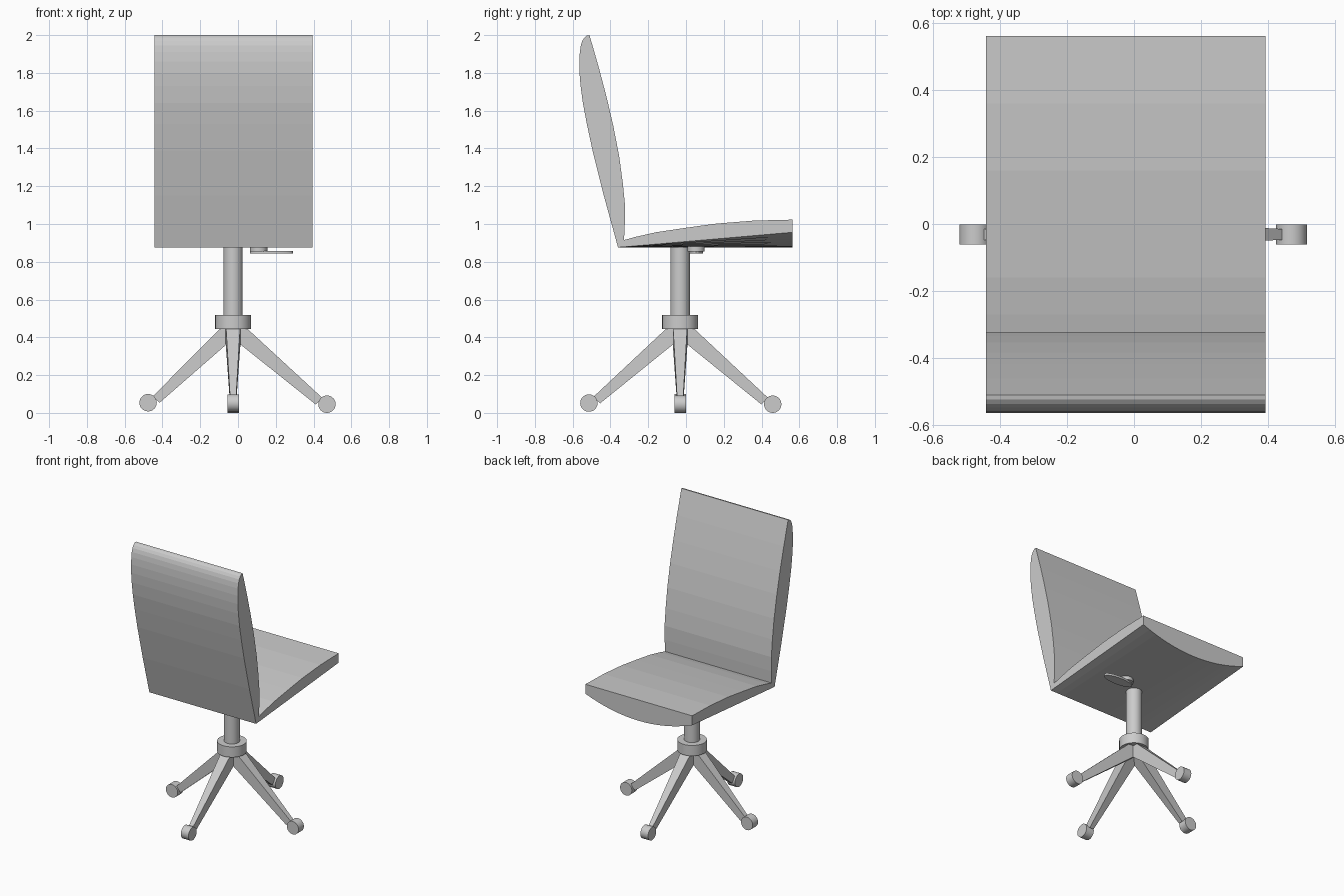
import bpy, bmesh
from math import cos, sin, pi
from mathutils import Vector

if "Cube" in bpy.data.objects:
    bpy.data.objects.remove(bpy.data.objects["Cube"])

CX, CY = -0.026, -0.031          # axis of the column
X0, X1 = -0.442, 0.394           # width of the cushions


def make(name, verts, faces, smooth=None):
    mesh = bpy.data.meshes.new(name)
    mesh.from_pydata(verts, [], faces)
    bm = bmesh.new()
    bm.from_mesh(mesh)
    bmesh.ops.recalc_face_normals(bm, faces=bm.faces)
    bm.to_mesh(mesh)
    bm.free()
    ob = bpy.data.objects.new(name, mesh)
    bpy.context.collection.objects.link(ob)
    if smooth:
        bpy.ops.object.select_all(action='DESELECT')
        ob.select_set(True)
        bpy.context.view_layer.objects.active = ob
        bpy.ops.object.shade_smooth_by_angle(angle=smooth)
    return ob


def loft(name, rings, smooth=None):
    """Skin a list of equal closed rings and cap both ends."""
    n = len(rings[0])
    verts = [v for r in rings for v in r]
    faces = [(k * n + i, k * n + (i + 1) % n, (k + 1) * n + (i + 1) % n, (k + 1) * n + i)
             for k in range(len(rings) - 1) for i in range(n)]
    faces += [tuple(range(n))[::-1], tuple(range(len(verts) - n, len(verts)))]
    return make(name, verts, faces, smooth)


def cylinder(name, a, b, rx, ry=None, n=32):
    """Cylinder from a to b, elliptical if ry is given."""
    a, b = Vector(a), Vector(b)
    d = (b - a).normalized()
    u = Vector((1, 0, 0)) if abs(d.x) < 0.5 else Vector((0, 1, 0))
    w = d.cross(u)
    ring = [u * rx * cos(2 * pi * i / n) + w * (ry or rx) * sin(2 * pi * i / n) for i in range(n)]
    return loft(name, [[p + r for r in ring] for p in (a, b)], 0.5)


# backrest: side profile extruded across the width
back = [(-0.36, 0.876), (-0.328, 0.915), (-0.324, 1.0), (-0.323, 1.1), (-0.335, 1.22),
        (-0.354, 1.36), (-0.385, 1.52), (-0.42, 1.67), (-0.462, 1.83), (-0.511, 2.0),
        (-0.525, 1.997), (-0.538, 1.987), (-0.549, 1.97), (-0.557, 1.945), (-0.562, 1.91),
        (-0.565, 1.86), (-0.564, 1.8), (-0.558, 1.73), (-0.546, 1.64), (-0.525, 1.53),
        (-0.495, 1.39), (-0.435, 1.15)]
loft("backrest", [[(x, y, z) for y, z in back] for x in (X0, X1)])

# seat: domed top, underside rising towards the front corners
top = [(-0.328, 0.915), (-0.27, 0.931), (-0.16, 0.956), (0.0, 0.98),
       (0.16, 1.002), (0.36, 1.018), (0.563, 1.023)]
rings = []
for i in range(17):
    u = i / 8 - 1
    x = (X0 + X1) / 2 + u * (X1 - X0) / 2
    rings.append([(x, -0.36, 0.876)] + [(x, y, z) for y, z in top] + [(x, 0.563, 0.876 + 0.08 * u * u)])
loft("seat", rings)

# column and hub
cylinder("column", (CX, CY, 0.45), (CX, CY, 0.885), 0.051)
cylinder("hub", (CX, CY, 0.445), (CX, CY, 0.519), 0.095)

# height lever under the seat
cylinder("lever_mount", (0.11, 0.053, 0.855), (0.11, 0.053, 0.885), 0.046)
cylinder("lever_paddle", (0.177, 0.053, 0.843), (0.177, 0.053, 0.857), 0.113, 0.038)

# four tapered legs, each ending in a wheel
legs = [("right", (1, 0), 0.497, 0.05), ("left", (-1, 0), 0.45, 0.058),
        ("rear", (0, 1), 0.49, 0.05), ("front", (0, -1), 0.483, 0.056)]
for name, d, reach, wz in legs:
    d = Vector((d[0], d[1], 0))
    side = Vector((-d.y, d.x, 0))
    hub = Vector((CX, CY, 0))

    def section(r_top, z_top, r_bot, z_bot, w):
        return [hub + d * r + side * s + Vector((0, 0, z))
                for r, z, s in ((r_top, z_top, -w), (r_top, z_top, w), (r_bot, z_bot, w), (r_bot, z_bot, -w))]

    loft(name + "_leg", [section(0, 0.515, 0, 0.393, 0.041),
                         section(reach - 0.025, wz + 0.03, reach - 0.06, wz - 0.005, 0.016)])
    c = hub + d * reach + Vector((0, 0, wz))
    cylinder(name + "_wheel", c - side * 0.03, c + side * 0.03, 0.046)

# wheels touch the ground
for ob in bpy.data.objects:
    if ob.name.endswith("_wheel"):
        low = min(v.co.z for v in ob.data.vertices)
        ob.location.z -= min(low, 0.004)
